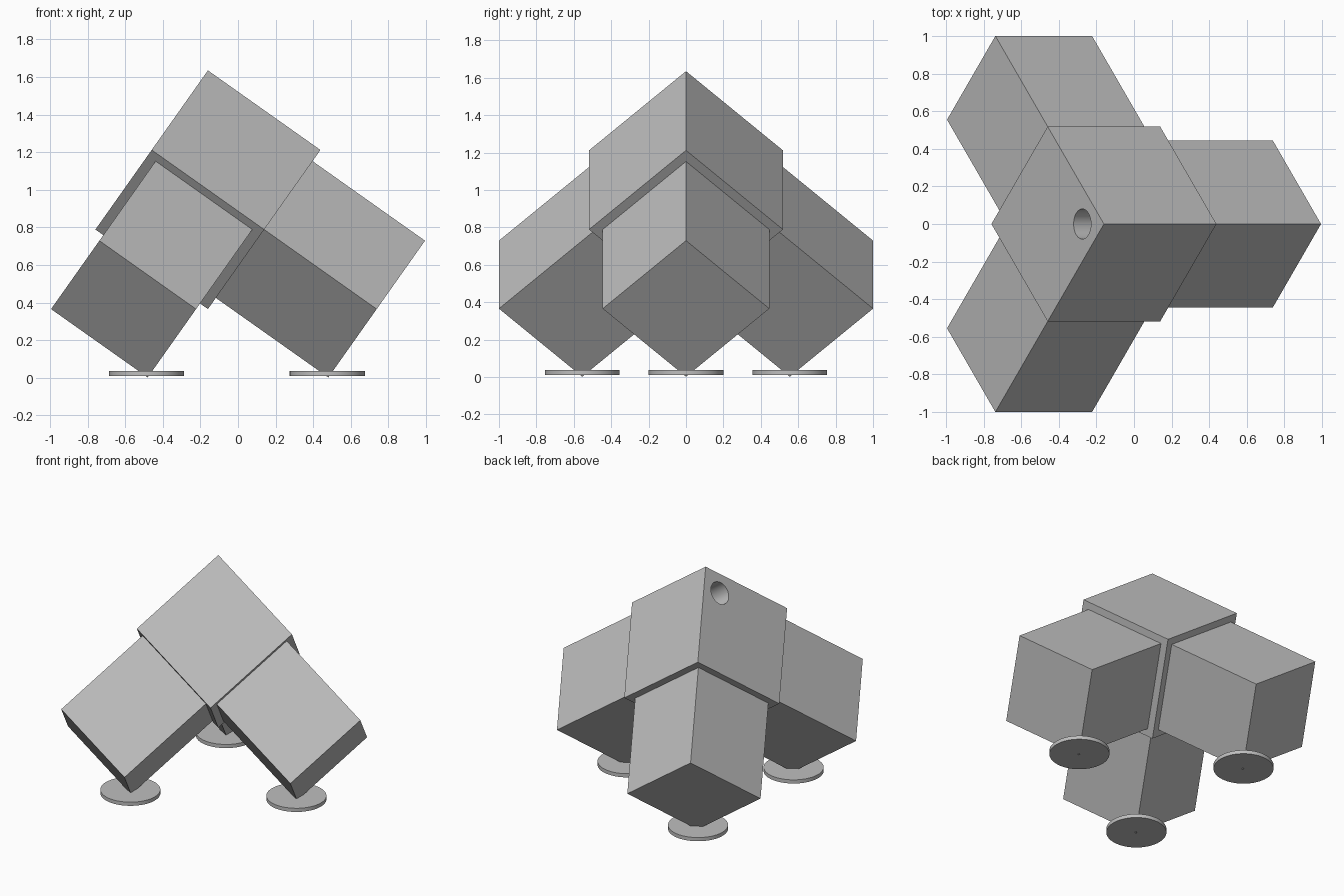
import bpy
import bmesh
from math import cos, sin, radians, sqrt
from mathutils import Matrix, Vector

if "Cube" in bpy.data.objects:
    bpy.data.objects.remove(bpy.data.objects["Cube"], do_unlink=True)

BODY = 0.733      # edge of the central cube
ARM = 0.63        # width of each leg block
AXIS_X = -0.16    # vertical symmetry axis
APEX = 1.635

grey = bpy.data.materials.new("plain_grey")
grey.use_nodes = True
grey.diffuse_color = (0.52, 0.52, 0.52, 1)
grey.node_tree.nodes["Principled BSDF"].inputs["Base Color"].default_value = grey.diffuse_color


def edge_dir(degrees):
    """Direction of a cube edge running down from the top corner."""
    a = radians(degrees)
    return Vector((sqrt(2 / 3) * cos(a), sqrt(2 / 3) * sin(a), -1 / sqrt(3)))


# Frame whose origin is the top corner and whose axes run down the cube edges
tilt = Matrix([edge_dir(0), edge_dir(240), edge_dir(120)]).transposed().to_4x4()
apex = Matrix.Translation((AXIS_X, 0, APEX))


def finish(bm, name, matrix):
    bm.transform(matrix)
    mesh = bpy.data.meshes.new(name)
    bm.to_mesh(mesh)
    bm.free()
    mesh.materials.append(grey)
    obj = bpy.data.objects.new(name, mesh)
    bpy.context.collection.objects.link(obj)
    return obj


def box(name, corner, size, matrix):
    bm = bmesh.new()
    bmesh.ops.create_cube(bm, size=1)
    size = Vector(size)
    bm.transform(Matrix.Translation(Vector(corner) + size / 2) @ Matrix.Diagonal((*size, 1)))
    return finish(bm, name, matrix)


def cylinder(name, radius, depth, matrix):
    bm = bmesh.new()
    bmesh.ops.create_cone(bm, cap_ends=True, segments=64, radius1=radius, radius2=radius, depth=depth)
    return finish(bm, name, matrix)


def smooth(obj):
    bpy.ops.object.select_all(action="DESELECT")
    obj.select_set(True)
    bpy.context.view_layer.objects.active = obj
    bpy.ops.object.shade_smooth_by_angle(angle=radians(30))


# Central cube balanced on its corner
body = box("central_cube", (0, 0, 0), (BODY,) * 3, apex @ tilt)

# Round hole drilled near the top corner
inset = 0.141
drill = cylinder("hole_cutter", 0.08, 0.7,
                 apex @ tilt @ Matrix.Translation((0, inset, inset)) @ Matrix.Rotation(radians(90), 4, "Y"))
drill.hide_render = True
drill.hide_set(True)
cut = body.modifiers.new("hole", "BOOLEAN")
cut.operation = "DIFFERENCE"
cut.solver = "EXACT"
cut.object = drill
bpy.context.view_layer.objects.active = body
bpy.ops.object.modifier_apply(modifier=cut.name)
bpy.data.objects.remove(drill, do_unlink=True)
smooth(body)

# Three leg blocks, one on each lower face, with a round foot under each tip
margin = (BODY - ARM) / 2
for side, angle in (("left", 0), ("right_front", 240), ("right_back", 120)):
    turn = Matrix.Rotation(radians(angle), 4, "Z")
    box(side + "_leg", (BODY, margin, margin), (BODY, ARM, ARM), apex @ turn @ tilt)
    foot_spot = turn @ Vector((0.641, 0, 0)) + Vector((AXIS_X - 0.006, 0, 0.023))
    smooth(cylinder(side + "_foot", 0.2, 0.027, Matrix.Translation(foot_spot)))
